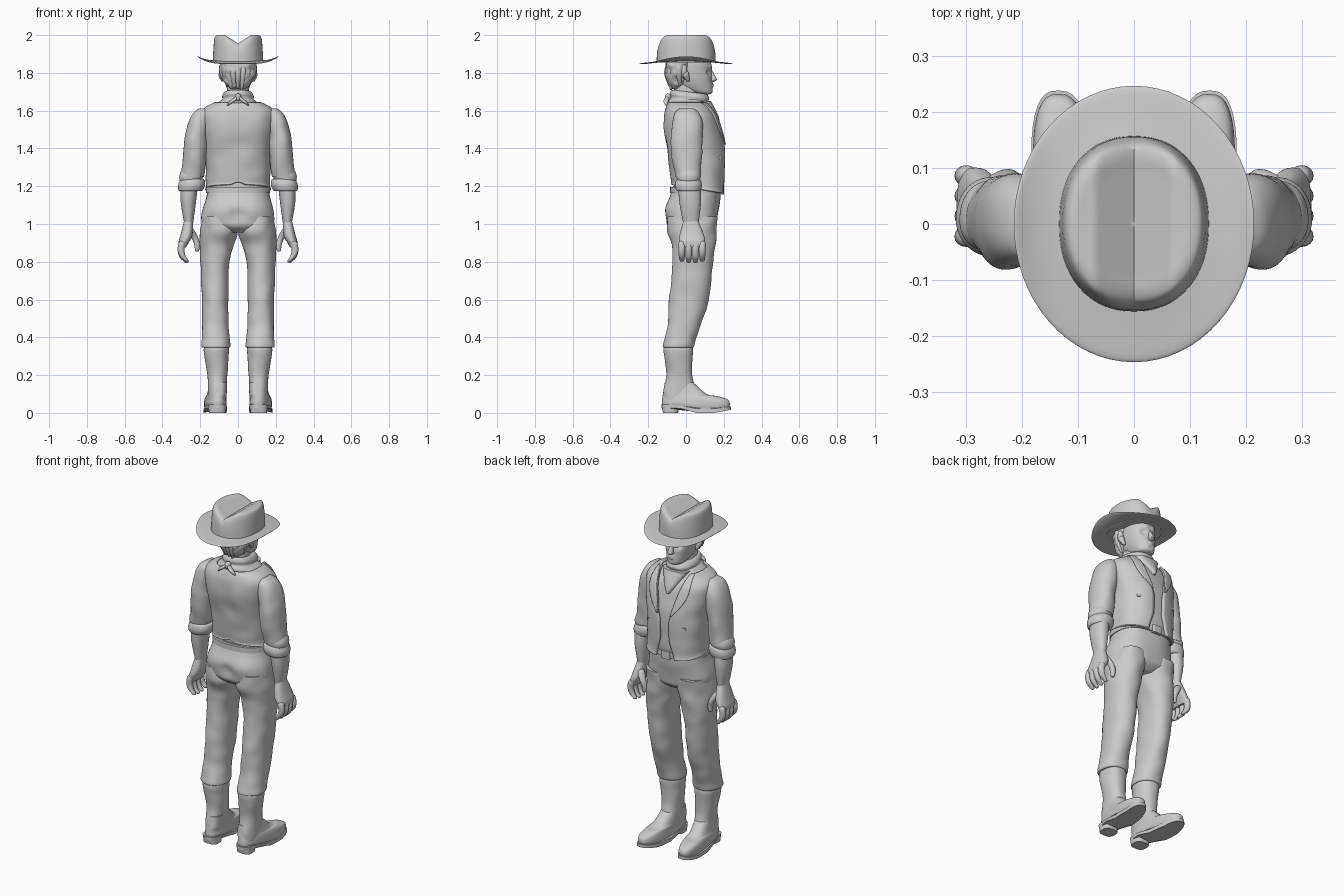
import bpy
import bmesh
import math
from mathutils import Vector, noise

default_cube = bpy.data.objects.get("Cube")
if default_cube:
    bpy.data.objects.remove(default_cube, do_unlink=True)

# One flat colour for the whole figure
clay = bpy.data.materials.new("plain grey clay")
clay.use_nodes = True
clay.diffuse_color = (.6, .6, .6, 1)
shader = next(node for node in clay.node_tree.nodes if node.type == "BSDF_PRINCIPLED")
shader.inputs["Base Color"].default_value = clay.diffuse_color
shader.inputs["Roughness"].default_value = .8


def cut(z, half, back, front, mid=0):
    """One horizontal cross-section: height, half width, depth limits, middle x."""
    return (z, half, back, front, mid)


def smooth_cuts(cuts, steps):
    """Catmull-Rom interpolation between the given cross-sections."""
    result = []
    for i in range(len(cuts) - 1):
        before, start = cuts[max(i - 1, 0)], cuts[i]
        end, after = cuts[i + 1], cuts[min(i + 2, len(cuts) - 1)]
        for s in range(steps):
            t = s / steps
            result.append(tuple(
                b + t * (c - a) / 2 + t * t * (a - 2.5 * b + 2 * c - d / 2)
                + t ** 3 * (3 * (b - c) + d - a) / 2
                for a, b, c, d in zip(before, start, end, after)))
    result.append(cuts[-1])
    return result


def rounded(value, power):
    return math.copysign(abs(value) ** (2 / power), value)


def loft(name, cuts, sides=40, steps=4, power=2.2, wrinkle=0, grain=12, bumps=(),
         deform=None, opening=None, strip=None, thick=0, mirror=False):
    """Skin a stack of superellipse sections, optionally open at the front."""
    bm = bmesh.new()
    rings = []
    for z, half, back, front, mid in smooth_cuts(cuts, steps):
        middle, depth = (back + front) / 2, (front - back) / 2

        def angle_at(width):
            return math.asin(min(max(width / half, 0), .97) ** (power / 2))

        first, last = 0, math.tau * (sides - 1) / sides
        if opening:
            first = angle_at(opening(z))
            last = angle_at(opening(z) + strip(z)) if strip else math.tau - first
        ring = []
        for k in range(sides):
            angle = first + (last - first) * k / (sides - 1)
            offset = Vector((half * rounded(math.sin(angle), power),
                             depth * rounded(math.cos(angle), power), 0))
            centre = Vector((mid, middle, z))
            point = centre + offset * (1 + wrinkle * noise.noise((centre + offset) * grain))
            for place, radius, push in bumps:
                distance = Vector((abs(point.x), point.y, point.z)) - Vector(place)
                point.y += push * math.exp(-distance.length_squared / radius ** 2)
            if deform:
                deform(point)
            ring.append(bm.verts.new(point))
        rings.append(ring)
    for lower, upper in zip(rings, rings[1:]):
        for k in range(sides - 1 if opening else sides):
            j = (k + 1) % sides
            bm.faces.new((lower[k], lower[j], upper[j], upper[k]))
    if not opening:
        bm.faces.new(rings[0])
        bm.faces.new(rings[-1])
    bmesh.ops.recalc_face_normals(bm, faces=bm.faces)
    mesh = bpy.data.meshes.new(name)
    bm.to_mesh(mesh)
    bm.free()
    mesh.materials.append(clay)
    mesh.shade_smooth()
    mesh.set_sharp_from_angle(angle=math.radians(50))
    obj = bpy.data.objects.new(name, mesh)
    bpy.context.collection.objects.link(obj)
    if thick:
        shell = obj.modifiers.new("cloth thickness", "SOLIDIFY")
        shell.thickness, shell.offset = thick, 0
    if mirror:
        obj.modifiers.new("other side", "MIRROR")


def limb(name, points, mirror=False):
    """Round tapered limb through (x, y, z, radius) points with soft ends."""
    def disc(x, y, z, r):
        return cut(z, half=r, back=y - r, front=y + r, mid=x)

    def tip(end, inner):
        x, y, z, r = end
        return disc(x, y, z + math.copysign(r * .6, z - inner[2]), r * .4)

    body = [disc(*point) for point in points]
    cuts = [tip(points[0], points[1])] + body + [tip(points[-1], points[-2])]
    loft(name, cuts, sides=16, steps=3, power=2, mirror=mirror)


def grow(cuts, amount):
    return [cut(z, half + amount, back - amount, front + amount, mid)
            for z, half, back, front, mid in cuts]


# Hat: creased crown and brim curled up at the sides
def crown_crease(p):
    p.z -= .045 * min(1, max(0, (p.z - 1.9) / .08)) * max(0, 1 - abs(p.x) / .07)


def brim_curl(p):
    p.z += .036 * (p.x / .21) ** 4


crown_wall = [cut(z=1.855, half=.134, back=-.156, front=.157), cut(z=1.93, half=.13, back=-.152, front=.154),
              cut(z=1.985, half=.124, back=-.142, front=.145)]
crown_top = [cut(z=2, half=.11 * s, back=-.12 * s, front=.125 * s) for s in (1, .75, .5, .25, .02)]
loft("hat_crown", crown_wall + crown_top, sides=64, deform=crown_crease)
brim_top = [cut(z=1.88 - .12 * r, half=.87 * r, back=-r, front=r) for r in (.14, .19, .24)]
brim_under = [cut(z - .005, half, back, front) for z, half, back, front, mid in reversed(brim_top)]
loft("hat_brim", brim_top + brim_under, sides=64, power=2, deform=brim_curl)

# Head, with eye sockets, brow, mouth and chin pressed into the form
loft("head", [
    cut(z=1.685, half=.02, back=.06, front=.12), cut(z=1.695, half=.045, back=.03, front=.138),
    cut(z=1.72, half=.06, back=-.03, front=.142), cut(z=1.76, half=.073, back=-.07, front=.138),
    cut(z=1.81, half=.08, back=-.085, front=.136), cut(z=1.86, half=.08, back=-.085, front=.13),
    cut(z=1.9, half=.06, back=-.06, front=.1)], sides=64, steps=7, bumps=[
        ((.034, .125, 1.803), .018, -.018), ((.03, .13, 1.828), .02, .007),
        ((.05, .11, 1.775), .02, .004), ((0, .14, 1.733), .014, .006), ((0, .14, 1.718), .01, -.006)])
loft("nose", [
    cut(z=1.752, half=.008, back=.12, front=.145), cut(z=1.76, half=.017, back=.12, front=.16),
    cut(z=1.77, half=.015, back=.12, front=.162), cut(z=1.82, half=.006, back=.11, front=.135)], sides=20)
limb("ear", [(.08, .01, 1.76, .01), (.086, 0, 1.785, .017), (.086, 0, 1.8, .015)], mirror=True)
loft("neck", [cut(z=1.58, half=.07, back=-.06, front=.08), cut(z=1.75, half=.055, back=-.065, front=.06)])

# Hair mass and loose locks around the nape
loft("hair", [
    cut(z=1.715, half=.04, back=-.07, front=-.03), cut(z=1.74, half=.065, back=-.09, front=0),
    cut(z=1.78, half=.084, back=-.104, front=.025), cut(z=1.84, half=.098, back=-.11, front=.035),
    cut(z=1.88, half=.09, back=-.1, front=.035)], sides=72, steps=6, wrinkle=.12, grain=30)
for i in range(11):
    turn = math.pi * i / 10
    across, behind = math.cos(turn), -math.sin(turn)
    drop = .02 * abs(math.sin(i * 2)) - .03 * behind
    limb("hair_lock", [
        (.086 * across, .085 * behind - .01, 1.835, .014), (.082 * across, .088 * behind - .01, 1.79, .017),
        (.064 * across, .074 * behind - .01, 1.765 - drop, .006)])


# Neckerchief with front drape, knot and tails behind
def tilt_forward(p):
    p.z -= .12 * p.y


loft("neckerchief", [
    cut(z=1.615, half=.115, back=-.085, front=.125), cut(z=1.64, half=.104, back=-.09, front=.13),
    cut(z=1.66, half=.084, back=-.08, front=.12), cut(z=1.68, half=.084, back=-.086, front=.125),
    cut(z=1.7, half=.07, back=-.078, front=.11), cut(z=1.7, half=.05, back=-.06, front=.08)],
    wrinkle=.07, deform=tilt_forward)
loft("neckerchief_drape", [
    cut(z=1.53, half=.008, back=.14, front=.178), cut(z=1.57, half=.035, back=.1, front=.172),
    cut(z=1.65, half=.08, back=.04, front=.135)], wrinkle=.06)
limb("neckerchief_knot", [(0, -.095, 1.66, .016), (0, -.095, 1.68, .016)])
limb("neckerchief_tail", [(.01, -.1, 1.67, .01), (.03, -.106, 1.65, .014), (.052, -.106, 1.63, .005)], mirror=True)

# Shirt body with an open waistcoat over it
torso = [
    cut(z=1.14, half=.152, back=-.068, front=.175), cut(z=1.2, half=.155, back=-.064, front=.188),
    cut(z=1.3, half=.158, back=-.074, front=.192), cut(z=1.42, half=.166, back=-.092, front=.19),
    cut(z=1.5, half=.182, back=-.1, front=.172), cut(z=1.57, half=.188, back=-.1, front=.15),
    cut(z=1.61, half=.165, back=-.092, front=.125), cut(z=1.64, half=.11, back=-.08, front=.11),
    cut(z=1.67, half=.07, back=-.065, front=.095)]


def vest_edge(z):
    return .03 + max(0, z - 1.38) / 4 + max(0, 1.27 - z) * .3


def lapel_width(z):
    return .008 + .045 * math.sin(math.pi * (z - 1.42) / .24)


def vest_hem(p):
    notch = .2 * math.exp(-(p.x / .025) ** 2) * (p.y < 0)
    p.z += max(0, 1.25 - p.z) * (.35 - 2 * p.y + notch)


hem = cut(z=1.165, half=.16, back=-.066, front=.192)
loft("shirt_body", torso, sides=56, power=2.5, wrinkle=.02)
loft("waistcoat", grow([hem] + torso[1:-1], .009), sides=72, steps=6, power=2.5, wrinkle=.025, thick=.012,
     bumps=[((.09, -.1, 1.5), .06, -.006), ((0, -.1, 1.42), .05, .008)], deform=vest_hem, opening=vest_edge)
loft("lapel", grow(torso[3:-1], .018), sides=8, steps=6, power=2.5,
     opening=vest_edge, strip=lapel_width, thick=.01, mirror=True)
loft("waistcoat_pocket", [cut(z, half=.025, back=.15, front=.188, mid=.1) for z in (1.345, 1.36)],
     power=4, mirror=True)

# Sleeves, rolled cuffs and forearms
loft("sleeve", [
    cut(z=1.612, half=.018, back=-.03, front=.04, mid=.188), cut(z=1.59, half=.043, back=-.06, front=.065, mid=.193),
    cut(z=1.54, half=.056, back=-.075, front=.085, mid=.206), cut(z=1.46, half=.06, back=-.08, front=.09, mid=.22),
    cut(z=1.38, half=.062, back=-.08, front=.085, mid=.227), cut(z=1.25, half=.06, back=-.055, front=.08, mid=.24)],
    steps=6, wrinkle=.08, mirror=True)
for middle, spread in ((1.256, .064), (1.206, .071)):
    roll = [(height, spread - .012 * abs(height) ** 3) for height in (-1, -.75, 0, .75, 1)]
    loft("rolled_cuff", [
        cut(z=middle + .032 * height, half=r, back=.012 - r, front=.014 + r, mid=.246 - .006 * height)
        for height, r in roll], wrinkle=.05, mirror=True)
loft("forearm", [
    cut(z=1.22, half=.046, back=-.04, front=.075, mid=.256), cut(z=1.12, half=.041, back=-.036, front=.08, mid=.263),
    cut(z=1, half=.023, back=-.014, front=.066, mid=.261)], mirror=True)

# Hands: palm, four curled fingers and thumb
loft("palm", [
    cut(z=1.02, half=.024, back=-.012, front=.064, mid=.261), cut(z=.94, half=.032, back=-.034, front=.096, mid=.273),
    cut(z=.9, half=.027, back=-.036, front=.1, mid=.289), cut(z=.875, half=.018, back=-.03, front=.094, mid=.294)],
    power=2.5, mirror=True)
for i in range(4):
    y, reach = -.022 + .036 * i, .012 * math.sin(math.pi * (i + .5) / 4)
    limb("finger", [(.296, y, .9, .018), (.302, y, .862, .018), (.293, y, .834 - reach, .016),
                    (.274, y, .812 - reach, .012)], mirror=True)
limb("thumb", [(.25, .066, .965, .02), (.228, .08, .925, .018), (.216, .08, .89, .015), (.217, .08, .86, .011)],
     mirror=True)

# Trousers: seat, two creased legs and belt
loft("trouser_seat", [
    cut(z=.955, half=.08, back=-.06, front=.12), cut(z=.985, half=.17, back=-.095, front=.155),
    cut(z=1.02, half=.193, back=-.105, front=.165), cut(z=1.08, half=.186, back=-.11, front=.174),
    cut(z=1.14, half=.17, back=-.088, front=.182), cut(z=1.2, half=.16, back=-.068, front=.184)],
    sides=56, steps=6, power=2.4, wrinkle=.02, bumps=[((0, -.11, 1.05), .035, .016), ((.09, -.1, 1.06), .06, -.006)])
loft("trouser_leg", [
    cut(z=.345, half=.065, back=-.11, front=.03, mid=.117), cut(z=.352, half=.078, back=-.122, front=.042, mid=.117),
    cut(z=.4, half=.073, back=-.112, front=.056, mid=.12), cut(z=.47, half=.07, back=-.1, front=.08, mid=.12),
    cut(z=.6, half=.07, back=-.088, front=.12, mid=.12), cut(z=.78, half=.077, back=-.07, front=.142, mid=.122),
    cut(z=.88, half=.087, back=-.076, front=.156, mid=.113), cut(z=.96, half=.098, back=-.095, front=.163, mid=.1),
    cut(z=1.04, half=.09, back=-.1, front=.165, mid=.1)], steps=8, wrinkle=.07, mirror=True)
loft("belt", [cut(z, half=.17, back=-.084, front=.19) for z in (1.163, 1.195)], power=2.4)
loft("belt_buckle", [cut(z, half=.028, back=.17, front=.2) for z in (1.155, 1.2)], power=6)


# Boots: shaft, toed-out foot with a raised arch, and heel
def arch_and_toe(p):
    p.x += .08 * (p.y - .05)
    low = max(0, 1 - p.z / .08)
    p.z += low * (.025 * max(0, min(1, (.05 - p.y) / .08)) + .015 * max(0, (p.y - .15) / .08))


loft("boot_shaft", [
    cut(z=.06, half=.045, back=-.12, front=.03, mid=.113), cut(z=.12, half=.05, back=-.118, front=.045, mid=.11),
    cut(z=.2, half=.053, back=-.104, front=.032, mid=.109), cut(z=.28, half=.062, back=-.112, front=.034, mid=.113),
    cut(z=.335, half=.068, back=-.118, front=.036, mid=.114), cut(z=.36, half=.062, back=-.11, front=.03, mid=.114)],
    steps=6, wrinkle=.06, mirror=True)
loft("boot_foot", [
    cut(z=.012, half=.05, back=-.125, front=.226, mid=.12), cut(z=.04, half=.056, back=-.128, front=.232, mid=.12),
    cut(z=.07, half=.054, back=-.126, front=.22, mid=.12), cut(z=.088, half=.052, back=-.124, front=.17, mid=.118),
    cut(z=.1, half=.05, back=-.122, front=.11, mid=.116), cut(z=.16, half=.045, back=-.112, front=.04, mid=.112)],
    steps=6, power=2.6, deform=arch_and_toe, mirror=True)
loft("boot_sole", [cut(z, half=.059, back=-.13, front=.238, mid=.12) for z in (0, .01, .022)],
     power=2.6, deform=arch_and_toe, mirror=True)
loft("boot_heel", [cut(z=0, half=.044, back=-.122, front=-.042, mid=.11),
                   cut(z=.045, half=.047, back=-.13, front=-.034, mid=.11)], power=3, mirror=True)
